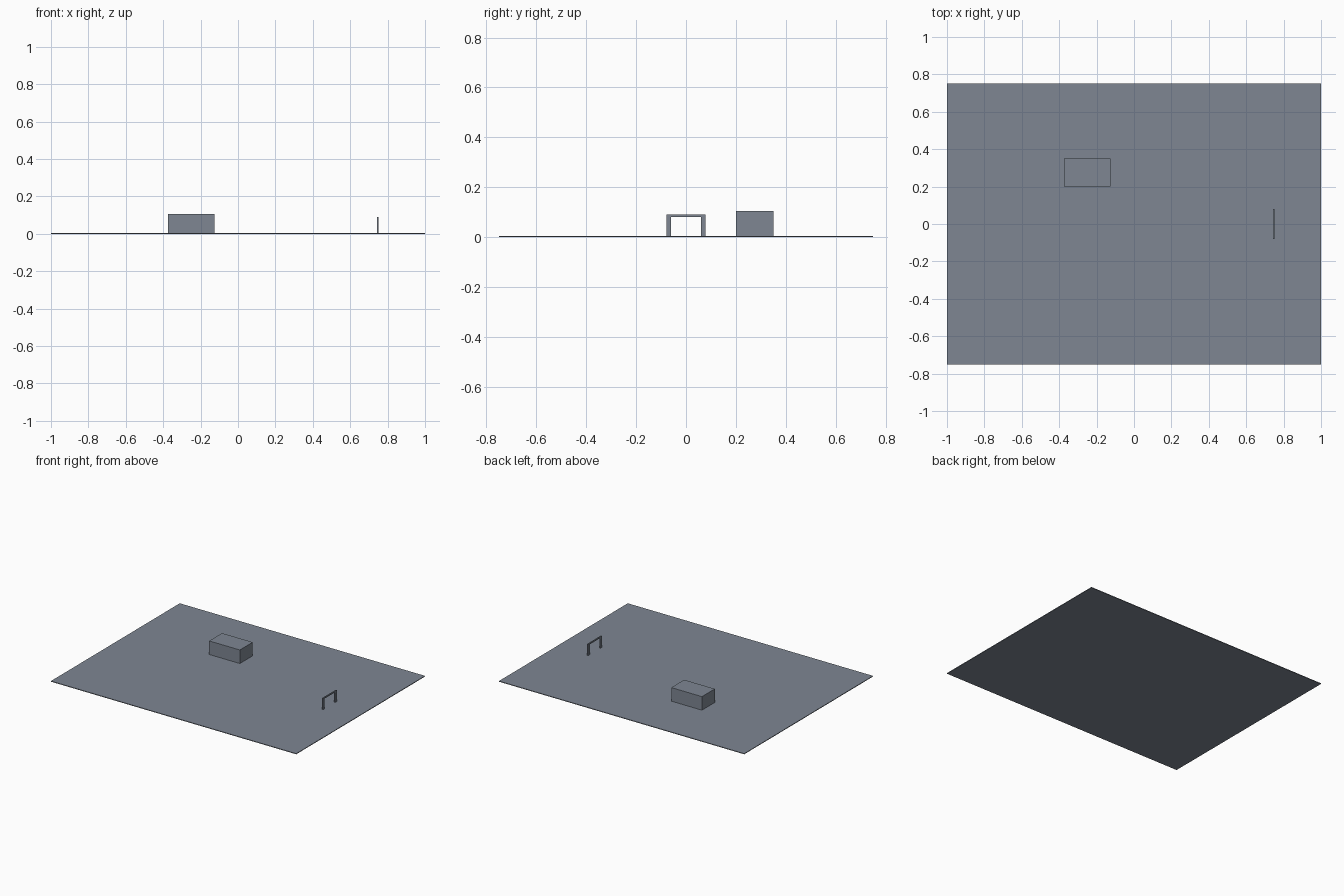
import bpy
import bmesh

if "Cube" in bpy.data.objects:
    bpy.data.objects.remove(bpy.data.objects["Cube"], do_unlink=True)

# Single slate grey material
slate = bpy.data.materials.new("slate_grey")
slate.use_nodes = True
colour = (0.21, 0.24, 0.29, 1)
slate.diffuse_color = colour
slate.node_tree.nodes["Principled BSDF"].inputs["Base Color"].default_value = colour


def add_part(name, bm):
    bmesh.ops.recalc_face_normals(bm, faces=bm.faces)
    mesh = bpy.data.meshes.new(name)
    bm.to_mesh(mesh)
    bm.free()
    mesh.materials.append(slate)
    obj = bpy.data.objects.new(name, mesh)
    bpy.context.collection.objects.link(obj)
    return obj


def box(name, x, y, z):
    """Box spanning the given (low, high) ranges."""
    bm = bmesh.new()
    bmesh.ops.create_cube(bm, size=1)
    for v in bm.verts:
        v.co = [lo + (c + 0.5) * (hi - lo) for c, (lo, hi) in zip(v.co, (x, y, z))]
    return add_part(name, bm)


BASE = 0.005  # top of the ground plate

# Ground plate and storage block
box("ground_plate", (-1, 1), (-0.75, 0.75), (0, BASE))
box("block", (-0.375, -0.125), (0.2, 0.35), (BASE, 0.105))

# Gate frame: an upside-down U profile extruded along x
half, inner, top, under = 0.079, 0.061, 0.09, 0.081
outline = [(-half, BASE), (-half, top), (half, top), (half, BASE),
           (inner, BASE), (inner, under), (-inner, under), (-inner, BASE)]
bm = bmesh.new()
face = bm.faces.new([bm.verts.new((0.742, y, z)) for y, z in outline])
grown = bmesh.ops.extrude_face_region(bm, geom=[face], use_keep_orig=True)
verts = [g for g in grown["geom"] if isinstance(g, bmesh.types.BMVert)]
bmesh.ops.translate(bm, verts=verts, vec=(0.008, 0, 0))
add_part("gate_frame", bm)
